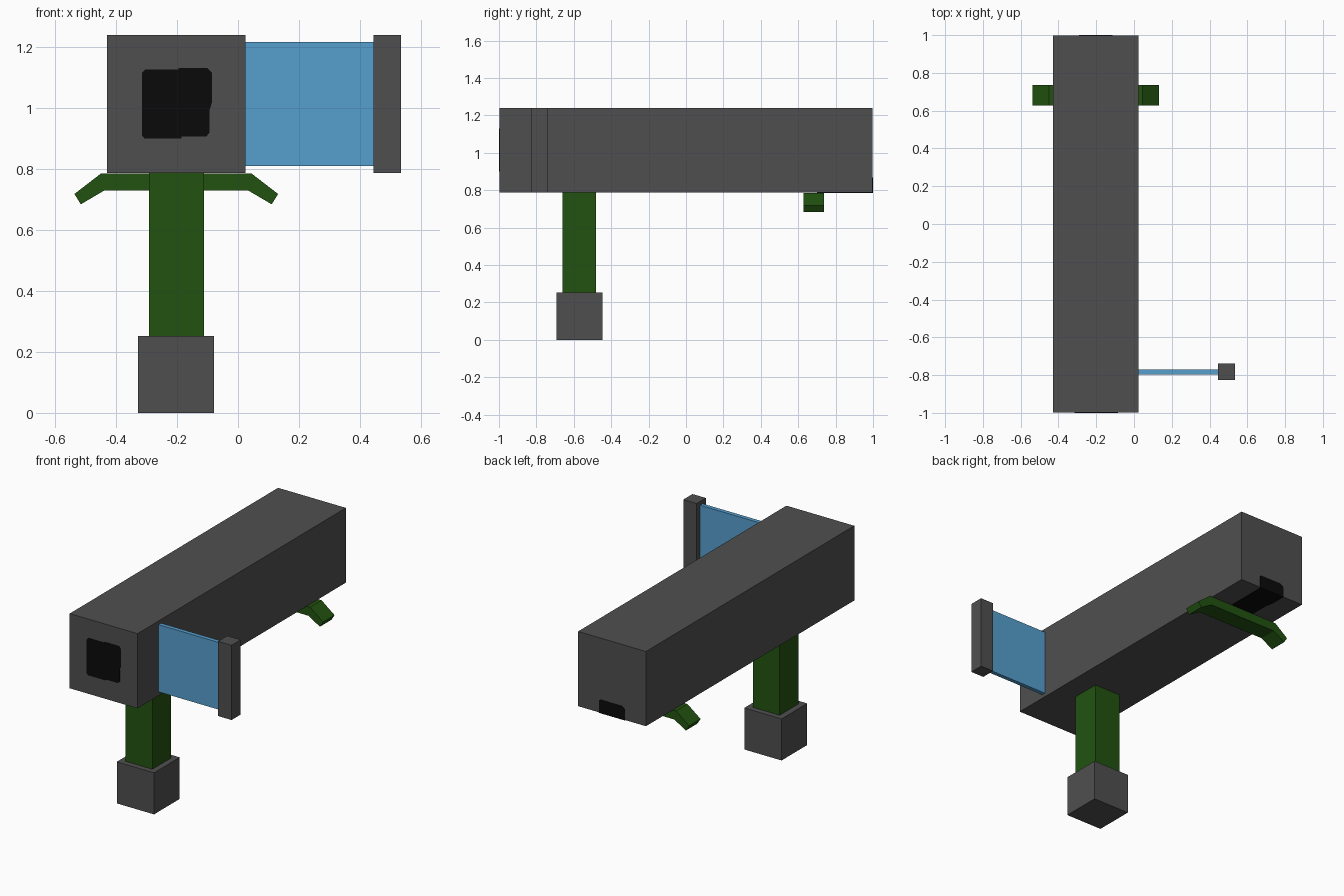
import bpy, bmesh, math

cube = bpy.data.objects.get("Cube")
if cube:
    bpy.data.objects.remove(cube, do_unlink=True)


def material(name, rgb):
    m = bpy.data.materials.new(name)
    m.use_nodes = True
    m.diffuse_color = (*rgb, 1)
    bsdf = next(n for n in m.node_tree.nodes if n.type == 'BSDF_PRINCIPLED')
    bsdf.inputs["Base Color"].default_value = (*rgb, 1)
    bsdf.inputs["Roughness"].default_value = 0.8
    return m


GREY = material("dark grey", (0.078, 0.078, 0.078))
GREEN = material("forest green", (0.016, 0.086, 0.005))
BLUE = material("sky blue", (0.093, 0.345, 0.62))
BLACK = material("black", (0.003, 0.003, 0.003))


def prism(name, outline, axis, lo, hi, mat):
    """Extrude a 2D outline along an axis: (x, z) along y, or (x, y) along z."""
    place = (lambda p, t: (p[0], t, p[1])) if axis == 'y' else (lambda p, t: (p[0], p[1], t))
    bm = bmesh.new()
    face = bm.faces.new([bm.verts.new(place(p, lo)) for p in outline])
    ext = bmesh.ops.extrude_face_region(bm, geom=[face])
    for v in ext["geom"]:
        if isinstance(v, bmesh.types.BMVert):
            v.co["xyz".index(axis)] = hi
    bmesh.ops.recalc_face_normals(bm, faces=bm.faces)
    mesh = bpy.data.meshes.new(name)
    bm.to_mesh(mesh)
    bm.free()
    mesh.materials.append(mat)
    ob = bpy.data.objects.new(name, mesh)
    bpy.context.collection.objects.link(ob)
    return ob


def box(name, x, y, z, mat):
    return prism(name, [(x[0], y[0]), (x[1], y[0]), (x[1], y[1]), (x[0], y[1])], 'z', *z, mat)


# Long square tube body
box("tube_body", (-0.43, 0.025), (-0.998, 0.998), (0.787, 1.24), GREY)

# Front handle and its foot block
box("grip", (-0.292, -0.112), (-0.66, -0.48), (0.25, 0.787), GREEN)
box("grip_foot", (-0.328, -0.078), (-0.693, -0.447), (0, 0.252), GREY)

# Side sight: glass pane and end post
box("sight_pane", (0.02, 0.45), (-0.796, -0.771), (0.81, 1.217), BLUE)
box("sight_post", (0.445, 0.535), (-0.826, -0.738), (0.787, 1.24), GREY)

# Shoulder rest with drooping ends, mirrored about the tube centre
CX = -0.2025
half = [(0.235, 0.73), (0.313, 0.684), (0.334, 0.718), (0.247, 0.785)]
rest = [(CX + x, z) for x, z in half] + [(CX - x, z) for x, z in reversed(half)]
prism("shoulder_rest", rest, 'y', 0.627, 0.737, GREEN)

# Painted muzzle opening: two slightly offset rounded halves
muzzle = [(-0.315, 0.91), (-0.307, 0.9), (-0.185, 0.9), (-0.185, 0.906), (-0.105, 0.906),
          (-0.094, 0.918), (-0.094, 0.99), (-0.085, 1.02), (-0.085, 1.115), (-0.1, 1.131),
          (-0.195, 1.131), (-0.195, 1.126), (-0.305, 1.126), (-0.315, 1.115)]
prism("muzzle_opening", muzzle, 'y', -1.0, -0.997, BLACK)

# Painted exhaust mark wrapping from the rear face to the underside
rear = [(-0.29, 0.786), (-0.115, 0.786), (-0.115, 0.862), (-0.125, 0.867),
        (-0.265, 0.867), (-0.285, 0.855), (-0.29, 0.84)]
prism("rear_mark", rear, 'y', 0.997, 1.0, BLACK)
under = [(-0.29, 1.0), (-0.29, 0.9), (-0.28, 0.85), (-0.28, 0.70), (-0.12, 0.70), (-0.12, 1.0)]
prism("underside_mark", under, 'z', 0.785, 0.788, BLACK)
